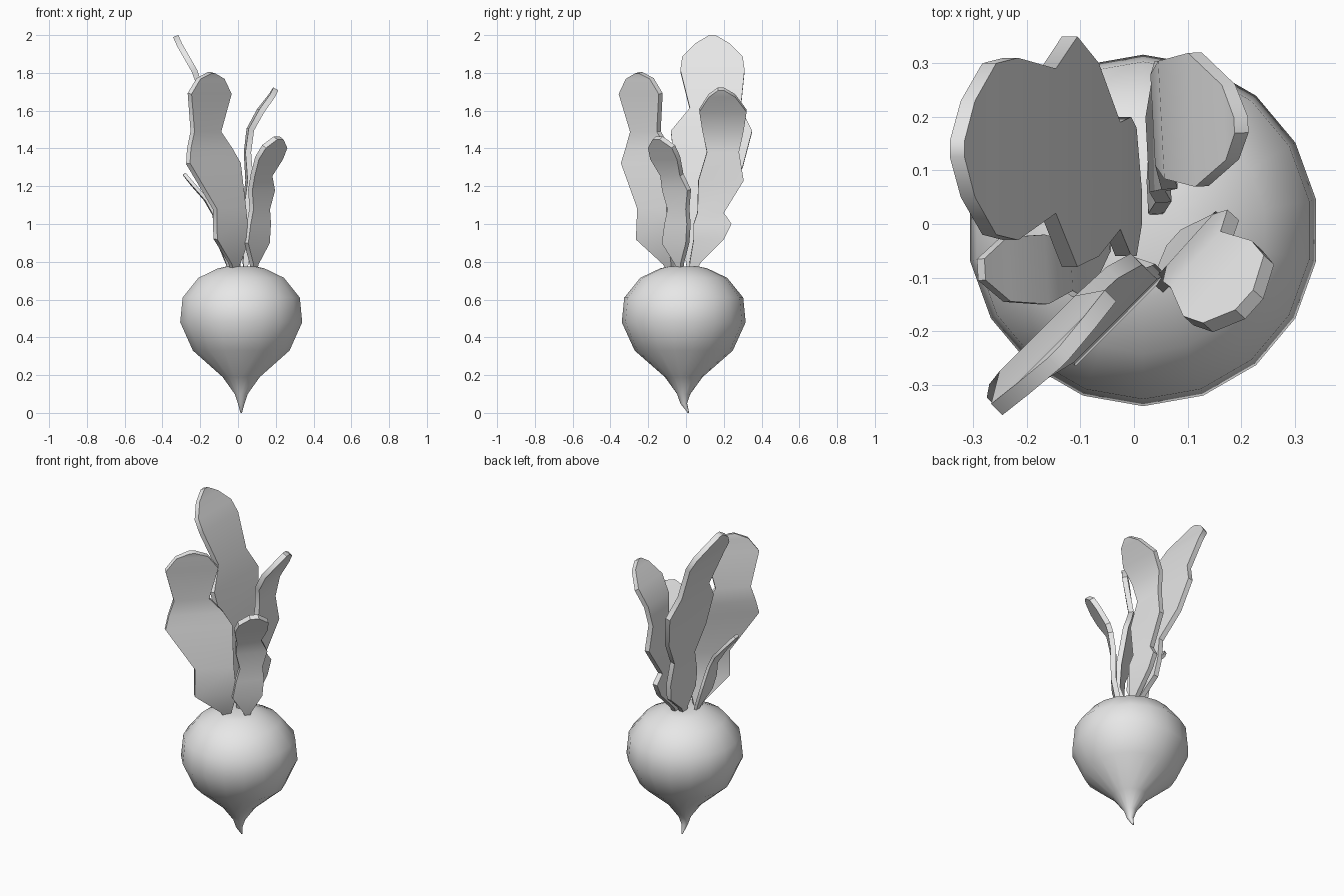
import bpy, bmesh, math
from mathutils import Vector

cube = bpy.data.objects.get("Cube")
if cube:
    bpy.data.objects.remove(cube)

grey = bpy.data.materials.new("light_grey")
grey.use_nodes = True
grey.diffuse_color = (0.8, 0.8, 0.8, 1)
grey.node_tree.nodes["Principled BSDF"].inputs["Base Color"].default_value = (0.8, 0.8, 0.8, 1)


def finish(name, bm, angle):
    """Turn a bmesh into a smooth shaded grey object."""
    bmesh.ops.recalc_face_normals(bm, faces=bm.faces)
    mesh = bpy.data.meshes.new(name)
    bm.to_mesh(mesh)
    bm.free()
    obj = bpy.data.objects.new(name, mesh)
    bpy.context.collection.objects.link(obj)
    mesh.materials.append(grey)
    bpy.ops.object.select_all(action="DESELECT")
    obj.select_set(True)
    bpy.context.view_layer.objects.active = obj
    bpy.ops.object.shade_smooth_by_angle(angle=math.radians(angle))
    return obj


def root(profile, sides=18):
    """Lathe the bulb; each profile entry is height, radius and sideways shift in y."""
    bm = bmesh.new()
    rings = []
    for z, r, shift in profile:
        angles = [2 * math.pi * (i + 0.5) / sides for i in range(sides)]
        rings.append([bm.verts.new((0.017 + r * math.cos(a), -0.012 + shift + r * math.sin(a), z))
                      for a in angles])
    for low, high in zip(rings, rings[1:]):
        for i in range(sides):
            j = (i + 1) % sides
            bm.faces.new((low[i], low[j], high[j], high[i]))
    bm.faces.new(rings[0])
    bm.faces.new(rings[-1])
    return finish("turnip_root", bm, 50)


def leaf(name, heading, rows, thick=0.03):
    """Bent lobed plate; each row is centre x, y, z and half width along the heading."""
    bm = bmesh.new()
    across = Vector((math.cos(math.radians(heading)), math.sin(math.radians(heading)), 0))
    centres = [Vector(r[:3]) for r in rows]
    front, back = [], []
    for i, row in enumerate(rows):
        along = centres[min(i + 1, len(rows) - 1)] - centres[max(i - 1, 0)]
        normal = across.cross(along).normalized() * thick / 2
        if i == 0:
            normal *= 0.5
        for side, sign in ((front, 1), (back, -1)):
            side.append([bm.verts.new(centres[i] + across * row[3] * s + normal * sign) for s in (-1, 1)])
    for i in range(len(rows) - 1):
        for side in (front, back):
            bm.faces.new((side[i][0], side[i][1], side[i + 1][1], side[i + 1][0]))
        for k in (0, 1):
            bm.faces.new((front[i][k], front[i + 1][k], back[i + 1][k], back[i][k]))
    for i in (0, -1):
        bm.faces.new((front[i][0], front[i][1], back[i][1], back[i][0]))
    return finish(name, bm, 35)


# Bulb with a bent tail
root([(0, 0.004, 0.025), (0.05, 0.018, 0.0), (0.1, 0.035, 0), (0.19, 0.1, 0), (0.33, 0.26, 0),
      (0.48, 0.328, 0), (0.61, 0.315, 0), (0.715, 0.23, 0), (0.765, 0.125, 0), (0.775, 0.08, 0)])

# Leaves, from root to tip
leaf("tall_leaf", 90, [
    (0, 0.02, 0.74, 0.015), (0, 0.03, 0.8, 0.03), (-0.01, 0.06, 0.9, 0.12), (-0.02, 0.07, 1.0, 0.13),
    (-0.04, 0.09, 1.14, 0.1), (-0.08, 0.12, 1.3, 0.18), (-0.12, 0.135, 1.49, 0.215),
    (-0.16, 0.155, 1.61, 0.135), (-0.23, 0.14, 1.81, 0.17), (-0.27, 0.14, 1.88, 0.16),
    (-0.31, 0.14, 1.95, 0.09), (-0.33, 0.14, 1.995, 0.015)])
leaf("front_leaf", 45, [
    (-0.02, -0.08, 0.74, 0.015), (-0.02, -0.09, 0.79, 0.03), (-0.035, -0.17, 0.92, 0.12),
    (-0.045, -0.17, 1.08, 0.11), (-0.13, -0.2, 1.32, 0.19), (-0.15, -0.2, 1.4, 0.155),
    (-0.17, -0.215, 1.49, 0.1), (-0.15, -0.24, 1.69, 0.15), (-0.145, -0.245, 1.77, 0.09),
    (-0.14, -0.25, 1.8, 0.015)])
leaf("back_leaf", 93, [
    (0.04, 0.03, 0.74, 0.015), (0.04, 0.05, 0.8, 0.03), (0.05, 0.12, 0.92, 0.08), (0.05, 0.14, 1.0, 0.1),
    (0.04, 0.13, 1.06, 0.07), (0.06, 0.185, 1.23, 0.12), (0.05, 0.195, 1.38, 0.085),
    (0.065, 0.195, 1.5, 0.11), (0.12, 0.195, 1.6, 0.125), (0.18, 0.19, 1.68, 0.07),
    (0.2, 0.185, 1.715, 0.015)])
leaf("left_leaf", 48, [
    (0.085, -0.03, 0.74, 0.012), (0.085, -0.035, 0.79, 0.02), (0.1, -0.055, 0.9, 0.085),
    (0.11, -0.045, 1.0, 0.08), (0.115, -0.04, 1.08, 0.065), (0.125, -0.05, 1.18, 0.09),
    (0.125, -0.075, 1.26, 0.07), (0.165, -0.11, 1.35, 0.095), (0.195, -0.13, 1.41, 0.085),
    (0.215, -0.15, 1.455, 0.025)])
leaf("short_leaf", 93, [
    (-0.045, -0.03, 0.74, 0.012), (-0.055, -0.035, 0.79, 0.02), (-0.09, -0.06, 0.88, 0.065),
    (-0.11, -0.07, 0.96, 0.065), (-0.125, -0.08, 1.05, 0.045), (-0.17, -0.085, 1.13, 0.065),
    (-0.24, -0.085, 1.21, 0.06), (-0.285, -0.085, 1.265, 0.02)], 0.018)
